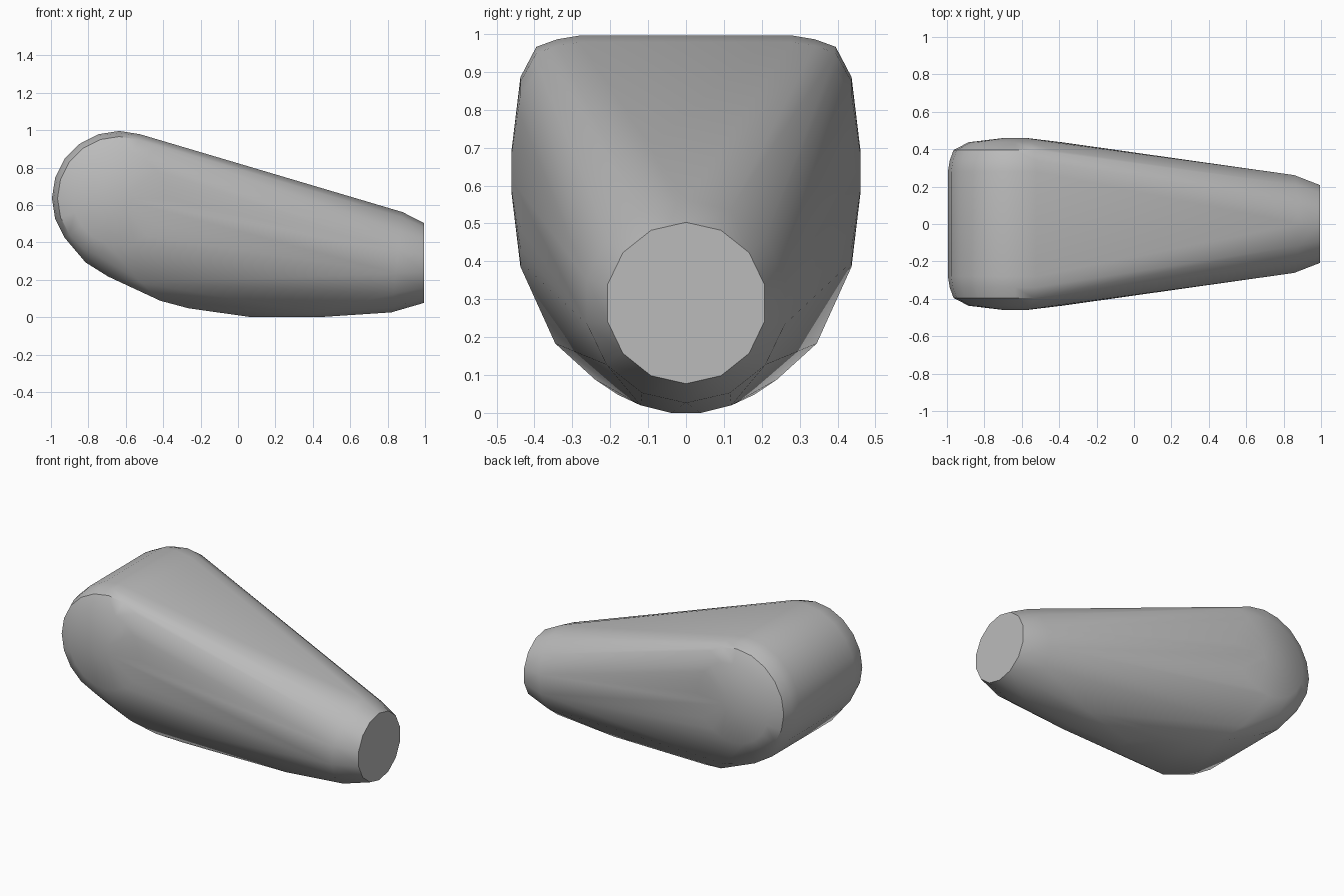
import bpy, bmesh
from math import sin, cos, pi, radians

cube = bpy.data.objects.get("Cube")
if cube:
    bpy.data.objects.remove(cube, do_unlink=True)

# Plain grey material
grey = bpy.data.materials.new("plain grey")
grey.use_nodes = True
colour = (0.5, 0.5, 0.5, 1)
grey.diffuse_color = colour
grey.node_tree.nodes["Principled BSDF"].inputs["Base Color"].default_value = colour

bm = bmesh.new()


def mirrored(x, y, z):
    for side in (-1, 1):
        bm.verts.new((x, side * y, z))


# Thick end: rounded drum lying across the body
for y, r in ((0.28, 0.36), (0.34, 0.35), (0.395, 0.33), (0.437, 0.25), (0.46, 0.06)):
    for i in range(20):
        a = 2 * pi * i / 20
        mirrored(-0.64 + r * cos(a), y, 0.638 + r * sin(a))

# Narrow end: flat round cap with a wider ring behind it
for x, r, z, lean in ((0.99, 0.213, 0.292, 0), (0.845, 0.268, 0.296, 0.06)):
    for i in range(14):
        a = 2 * pi * (i + 0.5) / 14
        bm.verts.new((x + lean * sin(a) / 2, r * cos(a), z + r * sin(a)))

# Rounded keel along the underside
for x, y, z in ((-0.82, 0.3, 0.295), (-0.7, 0.3, 0.22), (-0.52, 0.345, 0.185),
                (-0.42, 0.24, 0.09), (-0.27, 0.18, 0.05), (-0.1, 0.12, 0.026),
                (0.07, 0.04, 0.002), (0.42, 0.04, 0.002), (0.42, 0.12, 0.022)):
    mirrored(x, y, z)

# Stretch one taut skin over all the sections
hull = bmesh.ops.convex_hull(bm, input=bm.verts)
loose = {g for g in hull["geom_interior"] + hull["geom_unused"]
         if isinstance(g, bmesh.types.BMVert)}
bmesh.ops.delete(bm, geom=list(loose), context="VERTS")
bmesh.ops.dissolve_limit(bm, angle_limit=radians(1), verts=bm.verts, edges=bm.edges)
bmesh.ops.recalc_face_normals(bm, faces=bm.faces)
low = min(v.co.z for v in bm.verts)
bmesh.ops.translate(bm, vec=(0.005, 0, -low), verts=bm.verts)

mesh = bpy.data.meshes.new("tapered_body")
bm.to_mesh(mesh)
bm.free()
body = bpy.data.objects.new("tapered_body", mesh)
bpy.context.collection.objects.link(body)
mesh.materials.append(grey)

# Smooth skin with a crisp edge around the flat cap
bpy.ops.object.select_all(action="DESELECT")
body.select_set(True)
bpy.context.view_layer.objects.active = body
bpy.ops.object.shade_smooth_by_angle(angle=radians(42))
